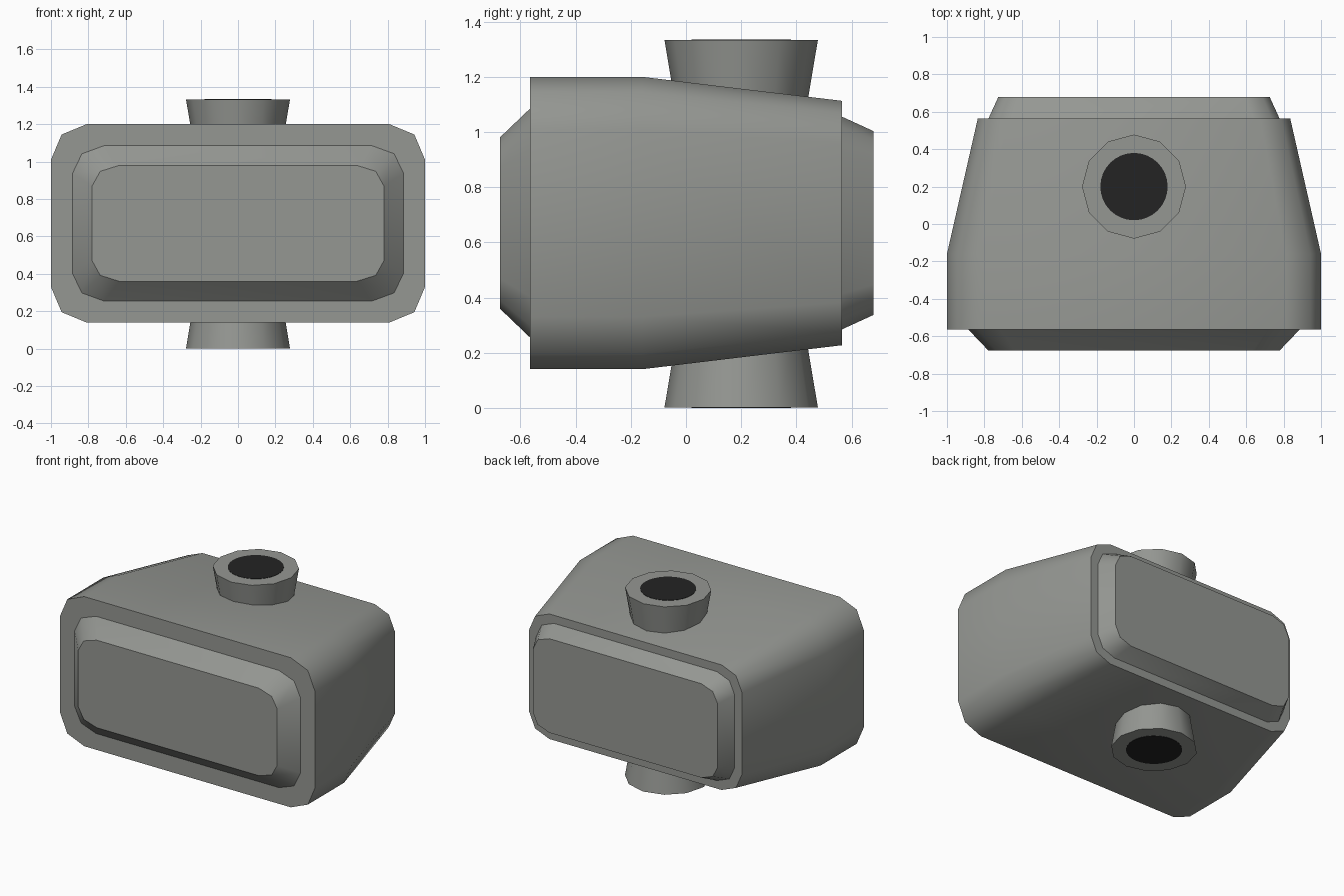
import bpy, bmesh, math

if "Cube" in bpy.data.objects:
    bpy.data.objects.remove(bpy.data.objects["Cube"])

def material(name, rgb):
    m = bpy.data.materials.new(name)
    m.diffuse_color = (*rgb, 1)
    m.use_nodes = True
    m.node_tree.nodes["Principled BSDF"].inputs["Base Color"].default_value = m.diffuse_color
    return m

GREY = material("warm grey", (0.30, 0.31, 0.29))
BLACK = material("near black", (0.017, 0.017, 0.017))
ZC = 0.67  # height of the body's middle

def outline(y, hw, hh, rx, rz):
    """Rectangle with two-step rounded corners, 12 points."""
    corner = [(hw - rx, hh), (hw - 0.3 * rx, hh - 0.29 * rz), (hw, hh - rz)]
    back = corner[::-1]
    pts = corner + [(x, -z) for x, z in back]
    pts += [(-x, -z) for x, z in corner] + [(-x, z) for x, z in back]
    return [(x, y, ZC + z) for x, z in pts]

def circle(z, r, n):
    return [(r * math.cos(2 * math.pi * i / n), 0.2 + r * math.sin(2 * math.pi * i / n), z)
            for i in range(n)]

def loft(name, rings, mat):
    """Skin the rings with smooth sides and flat, sharp-edged caps."""
    bm = bmesh.new()
    loops = [[bm.verts.new(p) for p in ring] for ring in rings]
    n = len(loops[0])
    for a, b in zip(loops, loops[1:]):
        for i in range(n):
            j = (i + 1) % n
            bm.faces.new((a[i], a[j], b[j], b[i])).smooth = True
    for cap in (loops[0], loops[-1]):
        f = bm.faces.new(cap)
        for e in f.edges:
            e.smooth = False
    bmesh.ops.recalc_face_normals(bm, faces=bm.faces[:])
    me = bpy.data.meshes.new(name)
    bm.to_mesh(me)
    bm.free()
    me.materials.append(mat)
    ob = bpy.data.objects.new(name, me)
    bpy.context.collection.objects.link(ob)
    return ob

# Main housing, tapering to the back
loft("housing", [outline(-0.565, 1.0, 0.53, 0.19, 0.19),
                 outline(-0.16, 1.0, 0.53, 0.19, 0.19),
                 outline(0.565, 0.835, 0.443, 0.16, 0.155)], GREY)

# Raised front and back panels
loft("front_panel", [outline(-0.56, 0.89, 0.42, 0.17, 0.15),
                     outline(-0.675, 0.78, 0.31, 0.145, 0.11)], GREY)
loft("back_panel", [outline(0.56, 0.78, 0.388, 0.14, 0.13),
                    outline(0.68, 0.725, 0.333, 0.13, 0.11)], GREY)

# Flared necks with dark openings, above and below
for name, end, d in (("top", 1.335, -1), ("bottom", 0.0, 1)):
    loft(name + "_neck", [circle(end + d * 0.002, 0.278, 12),
                          circle(end + d * 0.30, 0.228, 12)], GREY)
    loft(name + "_opening", [circle(end, 0.18, 32),
                             circle(end + d * 0.006, 0.18, 32)], BLACK)
